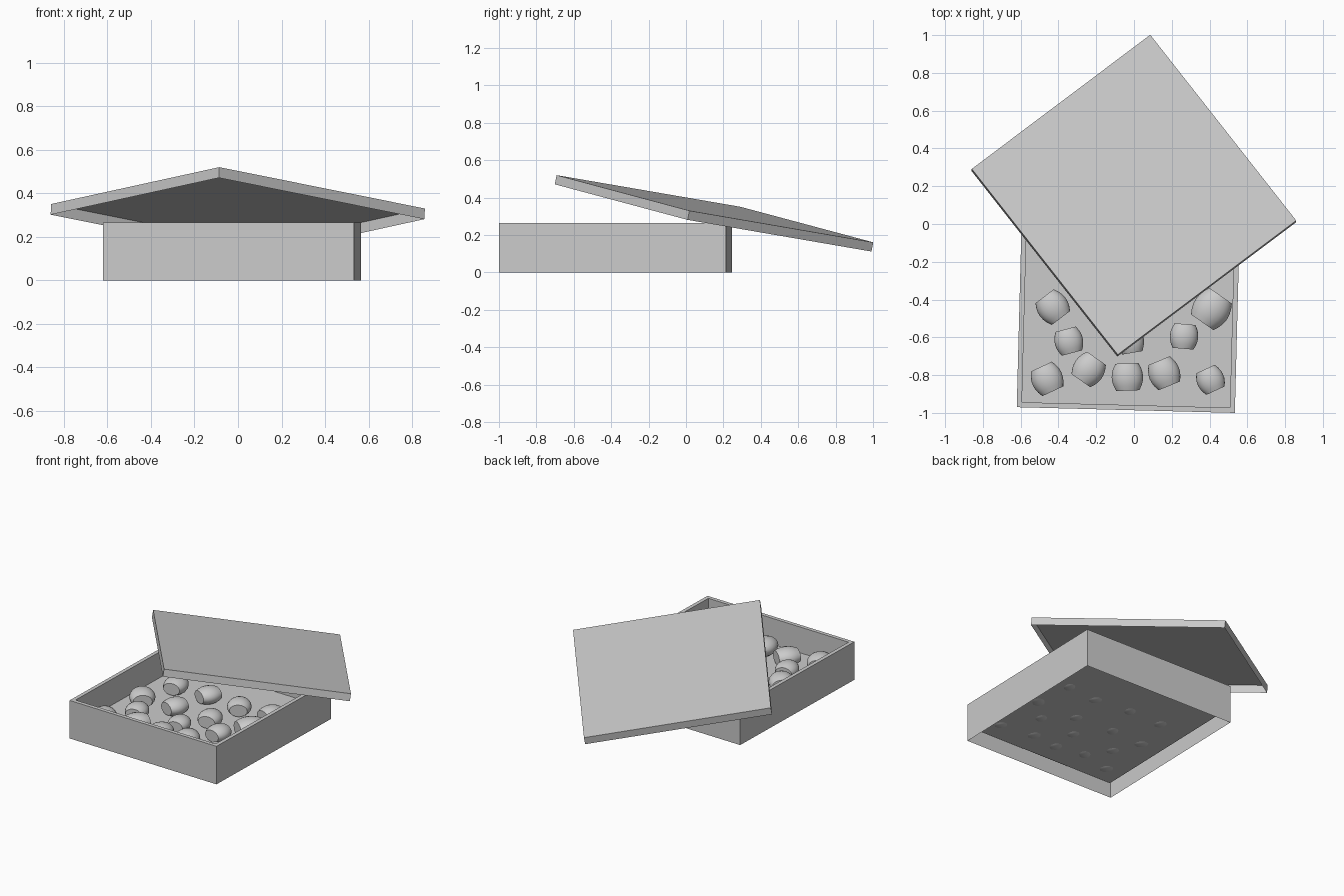
import bpy, bmesh, math
from mathutils import Matrix, Vector

if "Cube" in bpy.data.objects:
    bpy.data.objects.remove(bpy.data.objects["Cube"])

grey = bpy.data.materials.new("plain grey")
grey.use_nodes = True
grey.diffuse_color = (0.6, 0.6, 0.6, 1)
grey.node_tree.nodes["Principled BSDF"].inputs["Base Color"].default_value = (0.6, 0.6, 0.6, 1)


def add_object(name, bm, matrix):
    mesh = bpy.data.meshes.new(name)
    bm.to_mesh(mesh)
    bm.free()
    mesh.materials.append(grey)
    obj = bpy.data.objects.new(name, mesh)
    obj.matrix_world = matrix
    bpy.context.collection.objects.link(obj)
    return obj


def open_block(width, depth, height):
    """Block standing on z = 0 without its bottom; returns its top face too."""
    bm = bmesh.new()
    bmesh.ops.create_cube(bm, size=1, matrix=Matrix.Translation((0, 0, height / 2))
                          @ Matrix.Diagonal((width, depth, height, 1)))
    bottom = min(bm.faces, key=lambda f: f.calc_center_median().z)
    bmesh.ops.delete(bm, geom=[bottom], context='FACES_ONLY')
    top = max(bm.faces, key=lambda f: f.calc_center_median().z)
    return bm, top


# Tray: rim inset from the top, floor pushed down above an open underside
HEIGHT, FLOOR, WALL = 0.265, 0.085, 0.038
box_frame = Matrix.Translation((-0.0275, -0.3775, 0)) @ Matrix.Rotation(math.radians(-1.5), 4, 'Z')
bm, top = open_block(1.155, 1.215, HEIGHT)
bmesh.ops.inset_individual(bm, faces=[top], thickness=WALL)
floor = bmesh.ops.extrude_discrete_faces(bm, faces=[top])["faces"][0]
bmesh.ops.translate(bm, verts=floor.verts, vec=(0, 0, FLOOR - HEIGHT))
add_object("box_tray", bm, box_frame)

# Lid: shallow open cap leaning across the back of the tray
LID = 0.05
x_axis = Vector((0.945, 0.71, -0.19)).normalized()
z_axis = Vector((0.044, 0.203, 0.978)).normalized()
y_axis = z_axis.cross(x_axis).normalized()
z_axis = x_axis.cross(y_axis)
lid_frame = Matrix((x_axis, y_axis, z_axis)).transposed().to_4x4()
lid_frame.translation = Vector((0, 0.155, 0.34)) - z_axis * LID
bm, top = open_block(1.197, 1.262, LID)
add_object("box_lid", bm, lid_frame)


# Sweets: small barrels lying on their sides on the tray floor
def barrel(name, x, y, angle, size):
    bm = bmesh.new()
    rings = []
    for step in range(7):
        t = step / 3 - 1
        radius = size * (0.52 - 0.14 * t * t)
        rings.append([bm.verts.new((radius * math.cos(a), t * size * 0.45,
                                    0.72 * radius * math.sin(a)))
                      for a in (i * math.tau / 20 for i in range(20))])
    for a, b in zip(rings, rings[1:]):
        for i in range(20):
            j = (i + 1) % 20
            bm.faces.new((a[i], b[i], b[j], a[j]))
    bm.faces.new(rings[0])
    bm.faces.new(reversed(rings[-1]))
    bmesh.ops.recalc_face_normals(bm, faces=bm.faces)
    frame = Matrix.Translation((x, y, FLOOR - 0.006 + size * 0.37))
    obj = add_object(name, bm, frame @ Matrix.Rotation(math.radians(angle), 4, 'Z'))
    bpy.ops.object.select_all(action='DESELECT')
    obj.select_set(True)
    bpy.context.view_layer.objects.active = obj
    bpy.ops.object.shade_smooth_by_angle(angle=math.radians(35))


sweets = [
    (-0.46, -0.82, 25, 0.16), (-0.24, -0.77, -35, 0.16), (-0.035, -0.81, 2, 0.16),
    (0.16, -0.79, 22, 0.16), (0.405, -0.825, 25, 0.14),
    (-0.345, -0.62, 15, 0.145), (-0.02, -0.62, 10, 0.14), (0.265, -0.595, -5, 0.145),
    (-0.43, -0.44, 37, 0.16), (-0.185, -0.43, -20, 0.15), (0.1, -0.45, 15, 0.15),
    (0.41, -0.45, -35, 0.19),
    (-0.36, -0.17, 10, 0.15), (-0.11, -0.17, -25, 0.15), (0.15, -0.2, 30, 0.15),
    (0.38, -0.18, -15, 0.15),
]
for number, (x, y, angle, size) in enumerate(sweets, 1):
    barrel(f"sweet_{number}", x, y, angle, size)
